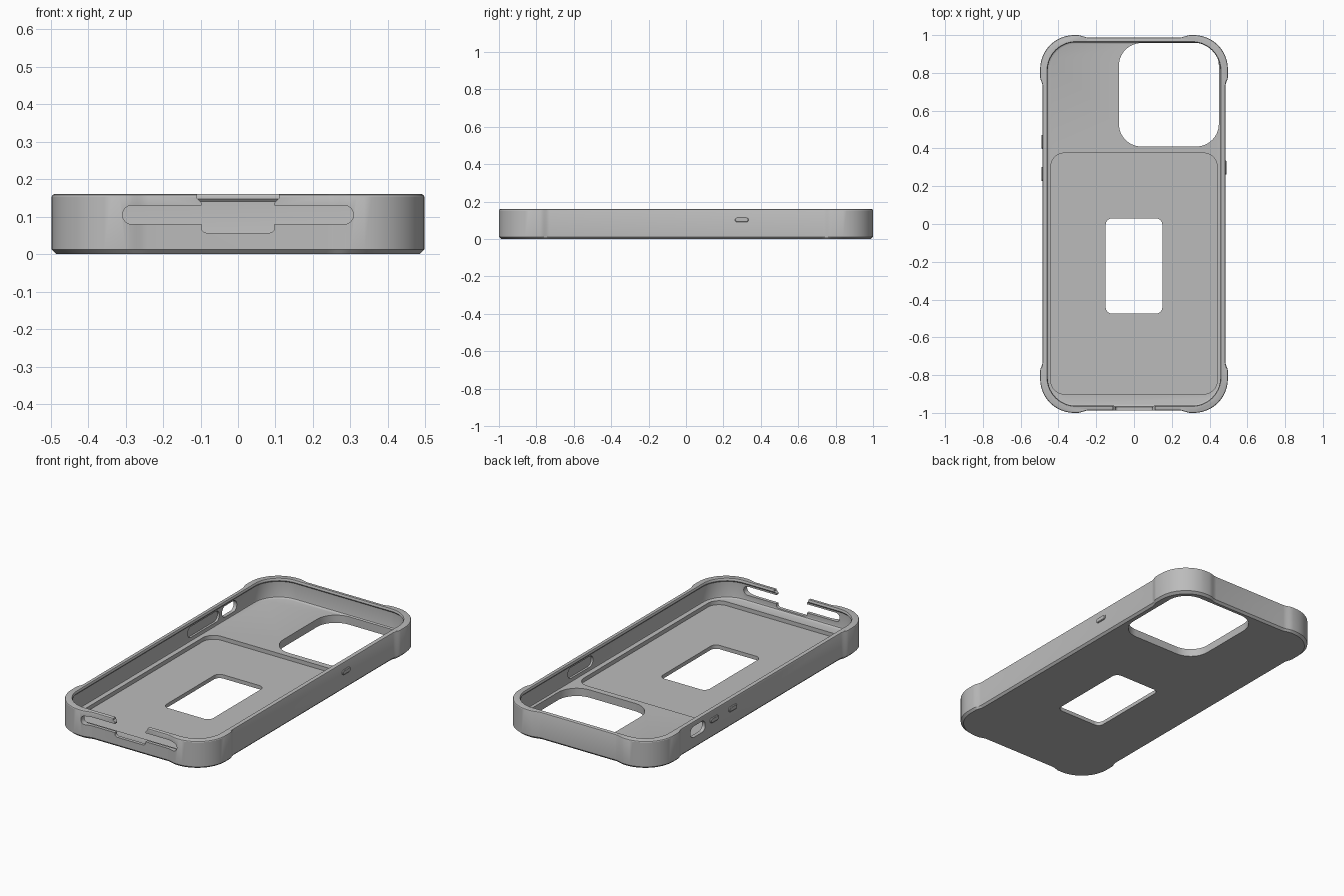
import bpy, bmesh, math

cube = bpy.data.objects.get("Cube")
if cube:
    bpy.data.objects.remove(cube, do_unlink=True)

grey = bpy.data.materials.new("case grey")
grey.use_nodes = True
COLOUR = (0.5, 0.5, 0.5, 1)
grey.diffuse_color = COLOUR
grey.node_tree.nodes["Principled BSDF"].inputs["Base Color"].default_value = COLOUR


def loft(name, rings):
    """Closed solid through rings of equal point count."""
    bm = bmesh.new()
    loops = [[bm.verts.new(p) for p in ring] for ring in rings]
    n = len(loops[0])
    for a, b in zip(loops, loops[1:]):
        for i in range(n):
            j = (i + 1) % n
            bm.faces.new((a[i], a[j], b[j], b[i]))
    bm.faces.new(loops[0][::-1])
    bm.faces.new(loops[-1])
    bmesh.ops.recalc_face_normals(bm, faces=bm.faces)
    mesh = bpy.data.meshes.new(name)
    bm.to_mesh(mesh)
    bm.free()
    mesh.materials.append(grey)
    obj = bpy.data.objects.new(name, mesh)
    bpy.context.collection.objects.link(obj)
    return obj


def arc(cx, cy, r, start, steps=14):
    return [(cx + r * math.cos(start + math.pi / 2 * i / steps),
             cy + r * math.sin(start + math.pi / 2 * i / steps))
            for i in range(steps + 1)]


def rounded(x0, x1, y0, y1, r):
    q = math.pi / 2
    return (arc(x1 - r, y1 - r, r, 0) + arc(x0 + r, y1 - r, r, q)
            + arc(x0 + r, y0 + r, r, 2 * q) + arc(x1 - r, y0 + r, r, 3 * q))


def prism(name, outline, lo, hi, axis="Z"):
    """Extrude an outline along an axis; the outline lies in the other two."""
    place = {"X": lambda u, v, w: (w, u, v),
             "Y": lambda u, v, w: (u, w, v),
             "Z": lambda u, v, w: (u, v, w)}[axis]
    return loft(name, [[place(u, v, w) for u, v in outline] for w in (lo, hi)])


def cut(target, cutter):
    mod = target.modifiers.new("cut", "BOOLEAN")
    mod.operation = "DIFFERENCE"
    mod.solver = "EXACT"
    mod.object = cutter
    bpy.ops.object.select_all(action="DESELECT")
    bpy.context.view_layer.objects.active = target
    target.select_set(True)
    bpy.ops.object.modifier_apply(modifier=mod.name)
    bpy.data.objects.remove(cutter, do_unlink=True)


def smooth(obj):
    bpy.ops.object.select_all(action="DESELECT")
    bpy.context.view_layer.objects.active = obj
    obj.select_set(True)
    bpy.ops.object.shade_smooth_by_angle(angle=math.radians(28))


# Outer shell: thin sides that swell into bumpers at the four corners
W, L, R, SWELL = 0.497, 1.0, 0.18, 0.013


def ease(t):
    return t * t * (3 - 2 * t)


STEPS = [i / 6 for i in range(7)]
quarter = [(W - SWELL * (1 - ease(t)), 0.73 + 0.05 * t) for t in STEPS]
quarter += arc(W - R, L - R, R, 0)
quarter += [(0.30 - 0.06 * t, L - SWELL * ease(t)) for t in STEPS]
half = quarter + [(-x, y) for x, y in reversed(quarter)]
outline = half + [(-x, -y) for x, y in half]

shell_profile = [(0, 0.012), (0.012, 0), (0.154, 0), (0.158, 0.002), (0.16, 0.006)]
case = loft("case_shell", [[(x * (1 - d / W), y * (1 - d / L), z) for x, y in outline]
                           for z, d in shell_profile])

# Cavity with a filleted floor and a small retaining lip at the rim
cavity_profile = [(0.045, 0.014), (0.047, 0.007), (0.051, 0.002), (0.058, 0), (0.14, 0),
                  (0.147, 0.006), (0.153, 0.006), (0.17, -0.003)]
cut(case, loft("cavity", [[(x, y, z) for x, y in
                           rounded(d - 0.463, 0.463 - d, d - 0.968, 0.968 - d, 0.155 - d)]
                          for z, d in cavity_profile]))

# Recessed floor panel, camera opening and window
cut(case, prism("panel_recess", rounded(-0.44, 0.44, -0.9, 0.375, 0.07), 0.022, 0.1))
cut(case, prism("camera_opening", rounded(-0.08, 0.449, 0.41, 0.958, 0.12), -0.1, 0.1))
cut(case, prism("window", rounded(-0.15, 0.15, -0.475, 0.03, 0.035), -0.1, 0.1))

# Charging port gap, flared at the rim, and long speaker slot
cut(case, prism("speaker_slot", rounded(-0.308, 0.308, 0.08, 0.13, 0.0249), -1.1, -0.9, "Y"))
cut(case, prism("port_gap", rounded(-0.098, 0.098, 0.057, 0.3, 0.015), -1.1, -0.9, "Y"))
flare = [(-0.09, 0.138), (0.09, 0.138), (0.098, 0.138), (0.11, 0.15),
         (0.11, 0.2), (-0.11, 0.2), (-0.11, 0.15), (-0.098, 0.138)]
cut(case, prism("port_flare", flare, -1.1, -0.9, "Y"))

# Switch opening and the inner pockets behind the buttons
cut(case, prism("switch_opening", rounded(0.515, 0.65, 0.068, 0.132, 0.03), -0.6, -0.4, "X"))
cut(case, prism("right_pocket", rounded(0.20, 0.49, 0.07, 0.132, 0.03), -0.475, -0.44, "X"))
cut(case, prism("left_pocket", rounded(0.19, 0.42, 0.07, 0.132, 0.03), 0.44, 0.475, "X"))
smooth(case)

# Raised side buttons
for name, side, y in (("power_button", 1, 0.298),
                      ("volume_up_button", -1, 0.435),
                      ("volume_down_button", -1, 0.265)):
    rings = []
    for x, d in ((0.476, 0), (0.488, 0), (0.491, 0.004)):
        ring = rounded(y - 0.037 + d, y + 0.037 - d, 0.09 + d, 0.118 - d, 0.0135 - d)
        rings.append([(side * x, u, v) for u, v in ring])
    smooth(loft(name, rings))
